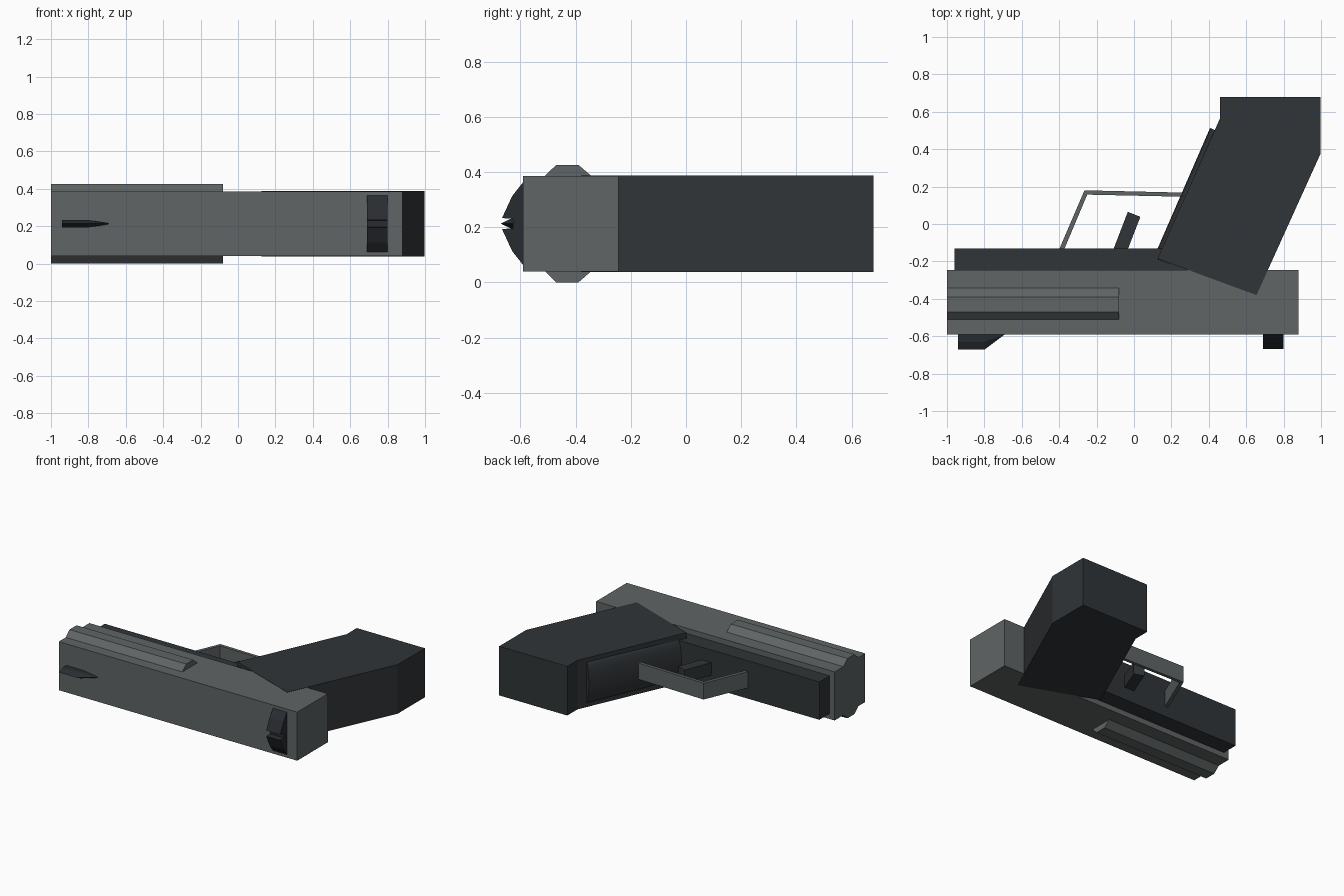
import bpy, bmesh, math
from mathutils import Vector

if "Cube" in bpy.data.objects:
    bpy.data.objects.remove(bpy.data.objects["Cube"])

ZC = 0.213  # thickness mid-plane


def material(name, rgb):
    m = bpy.data.materials.new(name)
    m.diffuse_color = (*rgb, 1)
    m.use_nodes = True
    m.node_tree.nodes["Principled BSDF"].inputs["Base Color"].default_value = m.diffuse_color
    return m


STEEL = material("steel_grey", (0.115, 0.128, 0.13))
POLYMER = material("dark_polymer", (0.03, 0.035, 0.039))
BLACK = material("sight_black", (0.022, 0.025, 0.03))


def loft(name, sections, mat):
    """Solid through a list of equally sized point loops, capped at both ends."""
    bm = bmesh.new()
    rings = [[bm.verts.new(p) for p in s] for s in sections]
    n = len(rings[0])
    for a, b in zip(rings, rings[1:]):
        for i in range(n):
            j = (i + 1) % n
            bm.faces.new((a[i], a[j], b[j], b[i]))
    bm.faces.new(rings[0])
    bm.faces.new(rings[-1])
    bmesh.ops.remove_doubles(bm, verts=bm.verts, dist=1e-5)
    bmesh.ops.recalc_face_normals(bm, faces=bm.faces)
    me = bpy.data.meshes.new(name)
    bm.to_mesh(me)
    bm.free()
    ob = bpy.data.objects.new(name, me)
    bpy.context.collection.objects.link(ob)
    me.materials.append(mat)
    return ob


def plate(name, xy, half, mat):
    """Side profile (x, y) extruded evenly about the mid-plane."""
    return loft(name, [[(x, y, ZC + s * half) for x, y in xy] for s in (-1, 1)], mat)


def bar(name, yz, x0, x1, mat):
    """Cross-section (y, z from mid-plane) extruded along x."""
    return loft(name, [[(x, y, ZC + z) for y, z in yz] for x in (x0, x1)], mat)


def rect(x0, y0, x1, y1):
    return [(x0, y0), (x1, y0), (x1, y1), (x0, y1)]


# Slide and lower frame
plate("slide", rect(-1, -0.59, 0.88, -0.245), 0.173, STEEL)
plate("lower_frame", rect(-0.96, -0.26, 0.5, -0.13), 0.135, POLYMER)

# Raised side ribs, mirrored about the mid-plane
for side, s in (("upper", 1), ("lower", -1)):
    rib = [(-0.515, 0.17), (-0.47, 0.213), (-0.39, 0.213), (-0.34, 0.17)]
    bar(side + "_side_rib", [(y, s * z) for y, z in rib], -1, -0.08, STEEL)

# Grip
plate("grip", [(0.46, 0.68), (0.997, 0.68), (0.997, 0.375), (0.655, -0.38),
               (0.125, -0.185), (0.46, 0.565)], 0.175, POLYMER)

# Rounded front strap, swept along the sloping front of the grip
along = Vector((0.285, 0.655, 0)).normalized()
out = Vector((-along.y, along.x, 0))
start = Vector((0.165, -0.205, 0))
arc = [(-0.02, -0.15)]
arc += [(0.03 + 0.035 * math.cos(t), 0.15 * math.sin(t))
        for t in (math.radians(-90 + 18 * i) for i in range(11))]
arc += [(-0.02, 0.15)]
strap = loft("front_strap",
             [[start + along * d + out * o + Vector((0, 0, ZC + z)) for o, z in arc]
              for d in (0, 0.755)], POLYMER)
bpy.context.view_layer.objects.active = strap
strap.select_set(True)
bpy.ops.object.shade_smooth_by_angle(angle=math.radians(35))

# Trigger guard and trigger
plate("trigger_guard", [(-0.40, -0.135), (-0.265, 0.18), (0.30, 0.167), (0.30, 0.145),
                        (-0.25, 0.157), (-0.373, -0.135)], 0.058, STEEL)
plate("trigger", [(-0.112, -0.14), (-0.033, 0.065), (0.034, 0.038), (-0.035, -0.14)],
      0.045, POLYMER)

# Rear sight with a square notch
half = [(-0.585, 0.157), (-0.63, 0.10), (-0.667, 0.02), (-0.627, 0.017)]
bar("rear_sight", half + [(y, -z) for y, z in reversed(half)], 0.69, 0.80, BLACK)

# Front sight: ridged blade tapering to a point
blade = [(-0.585, -0.02), (-0.63, -0.02), (-0.672, 0), (-0.63, 0.02), (-0.585, 0.02)]
loft("front_sight", [[(x, y, ZC + z) for y, z in blade] for x in (-0.94, -0.80)]
     + [[(-0.69, -0.587 - 0.001 * i, ZC + blade[i][1] * 0.1) for i in range(5)]], BLACK)
